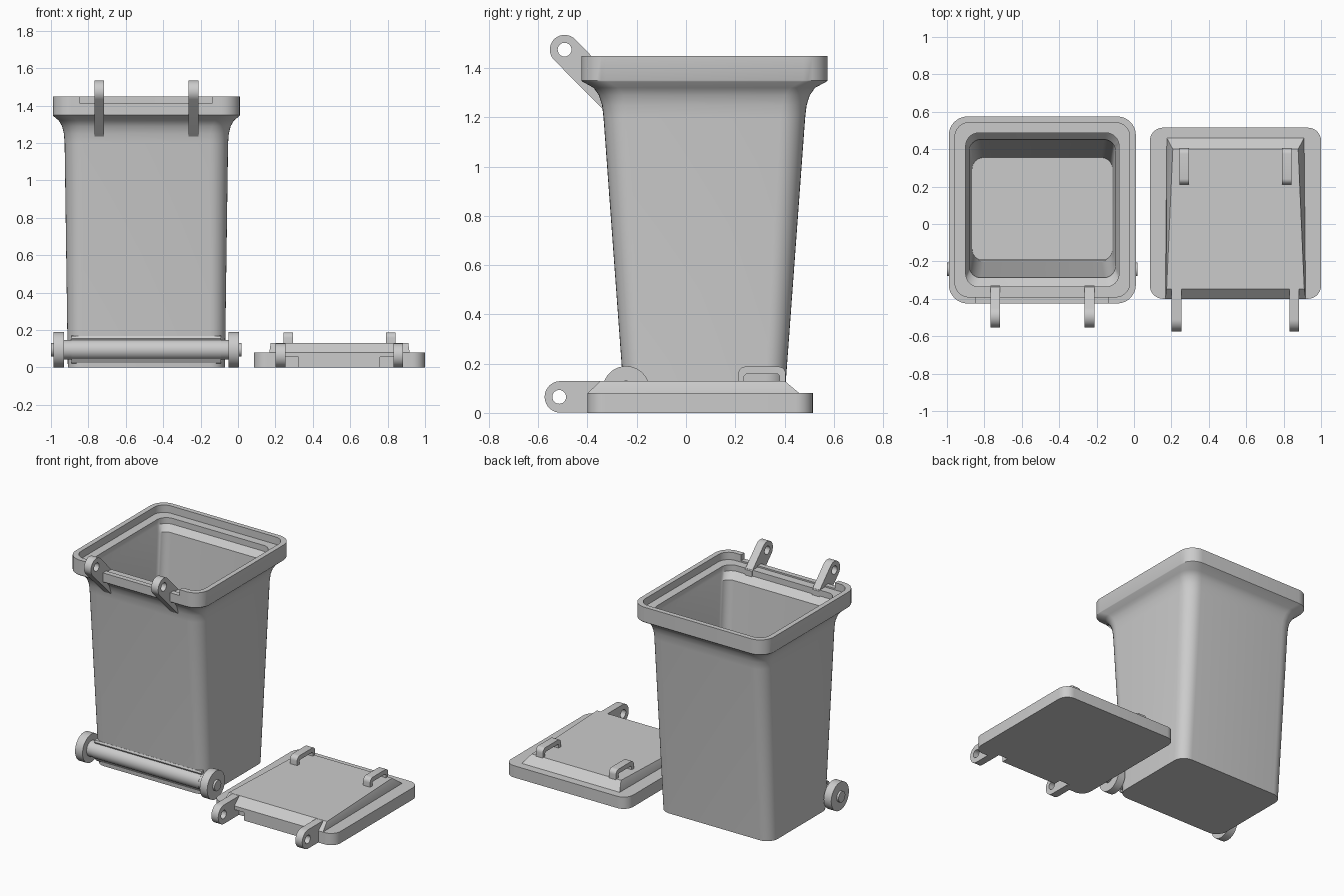
import bpy, bmesh, math
from mathutils import Vector

cube = bpy.data.objects.get("Cube")
if cube:
    bpy.data.objects.remove(cube, do_unlink=True)

GREY = (0.6, 0.6, 0.6, 1)
mat = bpy.data.materials.new("grey plastic")
mat.use_nodes = True
mat.diffuse_color = GREY
mat.node_tree.nodes["Principled BSDF"].inputs["Base Color"].default_value = GREY

BIN_X, LID_X = -0.49, 0.5425


def activate(ob):
    bpy.ops.object.select_all(action='DESELECT')
    ob.select_set(True)
    bpy.context.view_layer.objects.active = ob


def finish(ob):
    ob.data.materials.clear()
    ob.data.materials.append(mat)
    activate(ob)
    bpy.ops.object.shade_smooth_by_angle(angle=math.radians(32))
    return ob


def from_bmesh(name, bm):
    bmesh.ops.recalc_face_normals(bm, faces=bm.faces)
    mesh = bpy.data.meshes.new(name)
    bm.to_mesh(mesh)
    bm.free()
    ob = bpy.data.objects.new(name, mesh)
    bpy.context.collection.objects.link(ob)
    return ob


def arc(cy, cz, r, start, end, n):
    angles = [math.radians(start + (end - start) * i / n) for i in range(n + 1)]
    return [(cy + r * math.cos(a), cz + r * math.sin(a)) for a in angles]


def loft(name, cx, sections, steps=8):
    """Stack rounded rectangles given as (half width, y min, y max, z, corner radius)."""
    bm = bmesh.new()
    rings = []
    for hx, y0, y1, z, r in sections:
        pts = []
        for q, (px, py) in enumerate([(hx - r, y1 - r), (r - hx, y1 - r),
                                      (r - hx, y0 + r), (hx - r, y0 + r)]):
            pts += arc(cx + px, py, r, q * 90, q * 90 + 90, steps)
        rings.append([bm.verts.new((x, y, z)) for x, y in pts])
    for a, b in zip(rings, rings[1:]):
        for i in range(len(a)):
            j = (i + 1) % len(a)
            bm.faces.new((a[i], a[j], b[j], b[i]))
    bm.faces.new(rings[0])
    bm.faces.new(rings[-1])
    return from_bmesh(name, bm)


def plate(name, x, width, *outlines):
    """Extrude y-z outlines along x; later outlines are holes."""
    cu = bpy.data.curves.new(name, 'CURVE')
    cu.dimensions = '2D'
    cu.fill_mode = 'BOTH'
    cu.extrude = width / 2
    for pts in outlines:
        sp = cu.splines.new('POLY')
        sp.points.add(len(pts) - 1)
        for p, (y, z) in zip(sp.points, pts):
            p.co = (y, z, 0, 1)
        sp.use_cyclic_u = True
    ob = bpy.data.objects.new(name, cu)
    ob.location.x = x
    ob.rotation_euler = (math.pi / 2, 0, math.pi / 2)
    bpy.context.collection.objects.link(ob)
    activate(ob)
    bpy.ops.object.convert(target='MESH')
    return finish(bpy.context.object)


def rod(name, x0, x1, y, z, r):
    bpy.ops.mesh.primitive_cylinder_add(vertices=40, radius=r, depth=x1 - x0,
                                        location=((x0 + x1) / 2, y, z),
                                        rotation=(0, math.pi / 2, 0))
    ob = bpy.context.object
    ob.name = name
    return finish(ob)


def cut_box(ob, lo, hi):
    lo, hi = Vector(lo), Vector(hi)
    bpy.ops.mesh.primitive_cube_add(size=1, location=(lo + hi) / 2)
    cutter = bpy.context.object
    cutter.scale = hi - lo
    cutter.hide_render = True
    mod = ob.modifiers.new("cut", 'BOOLEAN')
    mod.operation = 'DIFFERENCE'
    mod.solver = 'EXACT'
    mod.object = cutter
    activate(ob)
    bpy.ops.object.modifier_apply(modifier=mod.name)
    bpy.data.objects.remove(cutter, do_unlink=True)


# Bin body: tapered outside, flared rim, stepped ledge, hollow inside
body = loft("bin_body", BIN_X, [
    (0.42, -0.247, 0.396, 0, 0.08),
    (0.437, -0.335, 0.484, 1.2, 0.1),
    (0.441, -0.341, 0.49, 1.25, 0.1),
    (0.451, -0.354, 0.503, 1.29, 0.1),
    (0.468, -0.375, 0.524, 1.32, 0.1),
    (0.498, -0.42, 0.57, 1.345, 0.1),
    (0.5, -0.425, 0.575, 1.35, 0.1),
    (0.5, -0.425, 0.575, 1.45, 0.1),
    (0.467, -0.39, 0.542, 1.45, 0.075),
    (0.467, -0.39, 0.542, 1.4, 0.075),
    (0.41, -0.335, 0.487, 1.4, 0.07),
    (0.41, -0.335, 0.487, 1.36, 0.07),
    (0.39, -0.287, 0.452, 1.32, 0.06),
    (0.375, -0.195, 0.355, 0.05, 0.06),
])
# Gap in the rear rim for the lid hinge
cut_box(body, (-0.845, -0.5, 1.41), (-0.14, -0.36, 1.6))
finish(body)

# Hinge arms on the bin
HY, HZ, HR = -0.493, 1.475, 0.06
for side, x in (("right", -0.742), ("left", -0.238)):
    plate(side + "_bin_hinge_arm", x, 0.053,
          arc(HY, HZ, HR, 45, 225, 20) + [(-0.33, 1.226), (-0.33, 1.394)],
          arc(HY, HZ, 0.028, 0, 345, 23))

# Axle, its moulded housing, wheels and hubs
AY, AZ = -0.243, 0.095
rod("axle", -0.95, -0.03, AY, AZ, 0.052)
plate("axle_housing", BIN_X, 0.8,
      [(-0.24, 0.17), (-0.26, 0.167), (-0.266, 0.155)]
      + arc(AY, AZ, 0.054, 110, 250, 16)
      + [(-0.256, 0.035), (-0.25, 0.025), (-0.24, 0.022)])
for side, s in (("right", -1), ("left", 1)):
    wx = BIN_X + s * 0.4675
    rod(side + "_wheel", wx - 0.028, wx + 0.028, AY, AZ, 0.095)
    hx = wx + s * 0.02
    rod(side + "_hub", hx - 0.022, hx + 0.022, AY, AZ, 0.036)

# Lid flange with two rear notches beside the arms
flange = loft("lid_flange", LID_X, [
    (0.4575, -0.4, 0.515, 0, 0.07),
    (0.4575, -0.4, 0.515, 0.08, 0.07),
])
for s in (-1, 1):
    nx = LID_X + s * 0.258
    cut_box(flange, (nx - 0.04, -0.45, -0.05), (nx + 0.04, -0.35, 0.055))
finish(flange)

# Raised lid panel, widening toward the hinge
bm = bmesh.new()
rows = []
for z, y0, hx0, y1, hx1 in ((0.06, -0.4, 0.375, 0.48, 0.37),
                            (0.08, -0.4, 0.375, 0.46, 0.367),
                            (0.13, -0.347, 0.368, 0.4, 0.335)):
    rows.append([bm.verts.new((LID_X + x, y, z)) for x, y in
                 ((-hx0, y0), (hx0, y0), (hx1, y1), (-hx1, y1))])
for a, b in zip(rows, rows[1:]):
    for i in range(4):
        j = (i + 1) % 4
        bm.faces.new((a[i], a[j], b[j], b[i]))
bm.faces.new(rows[0])
bm.faces.new(rows[-1])
finish(from_bmesh("lid_panel", bm))

# Lid hinge arms and grab handles
for side, s in (("right", -1), ("left", 1)):
    plate(side + "_lid_hinge_arm", LID_X + s * 0.315, 0.052,
          arc(-0.51, 0.065, 0.064, 90, 270, 20) + [(-0.34, 0.001), (-0.34, 0.129)],
          arc(-0.515, 0.065, 0.028, 0, 345, 23))
    plate(side + "_handle", LID_X + s * 0.274, 0.053,
          [(0.405, 0.12)] + arc(0.375, 0.158, 0.03, 0, 90, 6)
          + arc(0.242, 0.158, 0.03, 90, 180, 6)
          + [(0.212, 0.12), (0.236, 0.12), (0.236, 0.15), (0.244, 0.158),
             (0.372, 0.158), (0.38, 0.15), (0.38, 0.12)])
